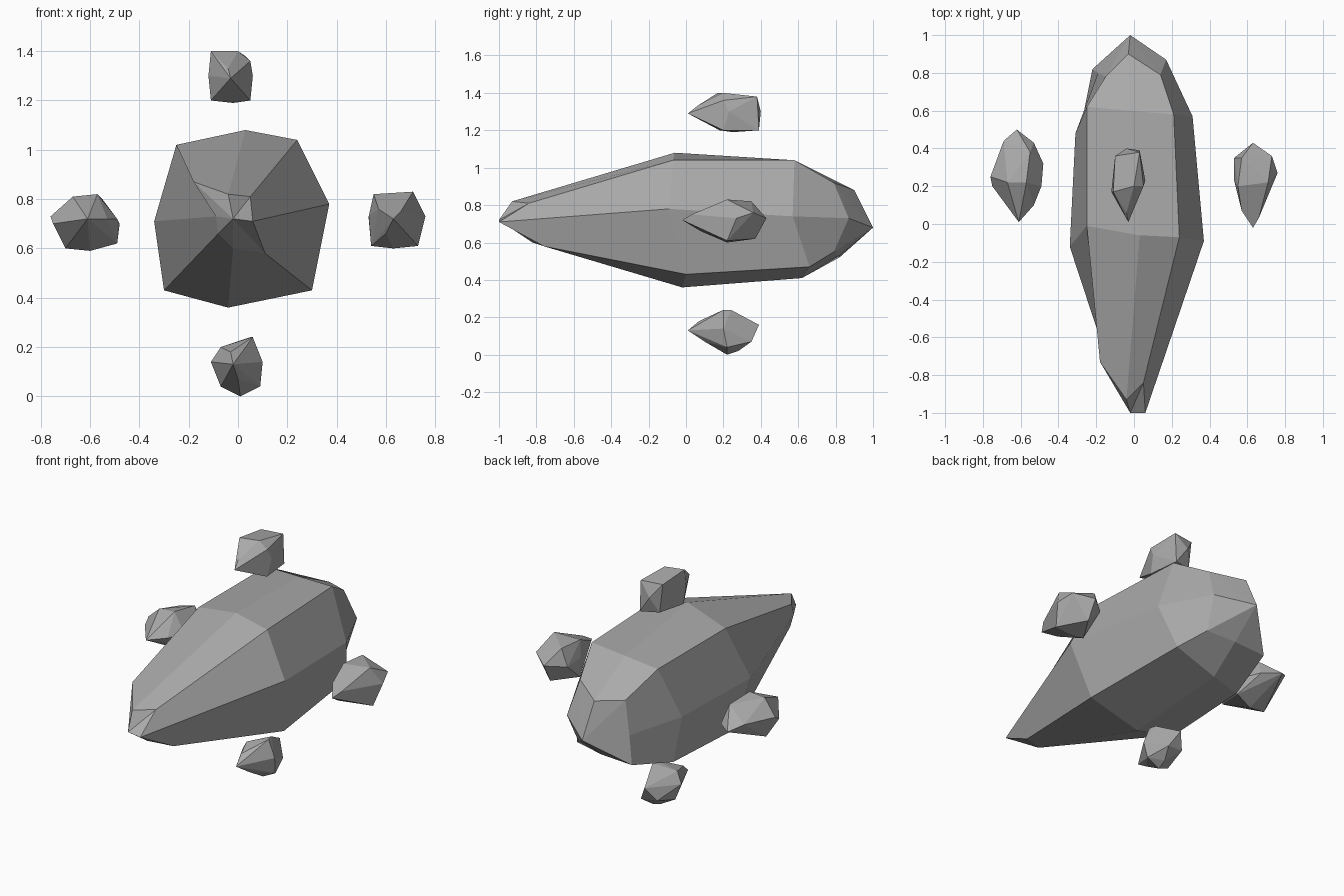
import bpy, bmesh

stone = bpy.data.materials.new("grey_stone")
stone.diffuse_color = (0.4, 0.4, 0.4, 1)


def finish(bm, name):
    bmesh.ops.recalc_face_normals(bm, faces=bm.faces)
    mesh = bpy.data.meshes.new(name)
    bm.to_mesh(mesh)
    bm.free()
    mesh.materials.append(stone)
    bpy.context.collection.objects.link(bpy.data.objects.new(name, mesh))


def loft(name, start, rings, end):
    """Skin a row of rings and close both ends to a point."""
    bm = bmesh.new()
    first, last = bm.verts.new(start), bm.verts.new(end)
    rows = [[bm.verts.new(p) for p in ring] for ring in rings]
    n = len(rows[0])
    for i in range(n):
        j = (i + 1) % n
        bm.faces.new((first, rows[0][i], rows[0][j]))
        bm.faces.new((last, rows[-1][j], rows[-1][i]))
        for a, b in zip(rows, rows[1:]):
            bm.faces.new((a[i], b[i], b[j], a[j]))
    finish(bm, name)


def chipped_rock(name, points):
    """Convex faceted stone around a few corner points."""
    bm = bmesh.new()
    for p in points:
        bm.verts.new(p)
    res = bmesh.ops.convex_hull(bm, input=bm.verts)
    loose = [v for v in bm.verts if not v.link_faces]
    bmesh.ops.delete(bm, geom=loose, context='VERTS')
    bmesh.ops.dissolve_limit(bm, angle_limit=0.12, verts=bm.verts, edges=bm.edges)
    finish(bm, name)


# Large central rock: rings run clockwise from the upper left corner
nose_ring = [(-.18, -.73, .87), (-.04, -.93, .82), (.05, -.84, .81), (.06, -1, .71),
             (.11, -.76, .58), (-.02, -.82, .60), (-.08, -.86, .66), (-.09, -.88, .73)]
front_ring = [(-.25, -.01, 1.02), (.03, -.06, 1.08), (.24, -.07, 1.04), (.37, -.09, .78),
              (.30, .0, .43), (-.04, -.02, .36), (-.30, -.02, .43), (-.34, -.12, .71)]
rear_ring = [(-.25, .62, 1.02), (-.02, .60, 1.03), (.21, .58, 1.04), (.31, .57, .74),
             (.25, .66, .47), (-.04, .62, .41), (-.28, .52, .44), (-.31, .48, .70)]
cap_ring = [(-.15, .78, .87), (-.03, .90, .88), (.14, .79, .92), (.17, .87, .73),
            (.15, .79, .55), (-.02, .82, .53), (-.22, .82, .52), (-.19, .80, .68)]
loft("central_rock", (-.02, -1, .72),
     [nose_ring, front_ring, rear_ring, cap_ring], (-.02, 1, .68))

# Four small rocks floating around it
chipped_rock("upper_rock", [
    (-.03, .01, 1.29), (-.04, .06, 1.33), (-.11, .17, 1.40), (0, .20, 1.40),
    (.05, .20, 1.36), (.06, .23, 1.30), (.05, .20, 1.20), (-.02, .25, 1.19),
    (-.11, .18, 1.20), (-.12, .17, 1.30), (-.10, .36, 1.38), (.03, .38, 1.38),
    (.03, .39, 1.20), (-.08, .36, 1.21), (-.04, .40, 1.30)])
chipped_rock("lower_rock", [
    (-.02, .01, .13), (-.03, .07, .18), (-.07, .18, .20), (.06, .20, .24),
    (.05, .24, .24), (.10, .20, .14), (.09, .22, .04), (.01, .22, 0),
    (.02, .28, .02), (-.07, .20, .04), (-.11, .20, .14), (0, .39, .16),
    (.05, .35, .07), (-.05, .34, .08), (0, .10, .07)])
chipped_rock("left_rock", [
    (-.61, .01, .72), (-.53, .10, .72), (-.76, .25, .73), (-.75, .20, .70),
    (-.67, .22, .81), (-.57, .22, .82), (-.55, .38, .80), (-.49, .20, .72),
    (-.48, .32, .70), (-.49, .28, .62), (-.60, .25, .59), (-.70, .25, .60),
    (-.69, .44, .74), (-.53, .43, .70), (-.62, .50, .70)])
chipped_rock("right_rock", [
    (.63, -.02, .72), (.57, .07, .76), (.66, .03, .75), (.53, .23, .73),
    (.55, .20, .82), (.57, .35, .82), (.71, .22, .83), (.76, .27, .73),
    (.73, .22, .61), (.63, .22, .60), (.54, .22, .61), (.73, .36, .76),
    (.53, .35, .72), (.63, .37, .62), (.63, .43, .73), (.60, .08, .66)])
